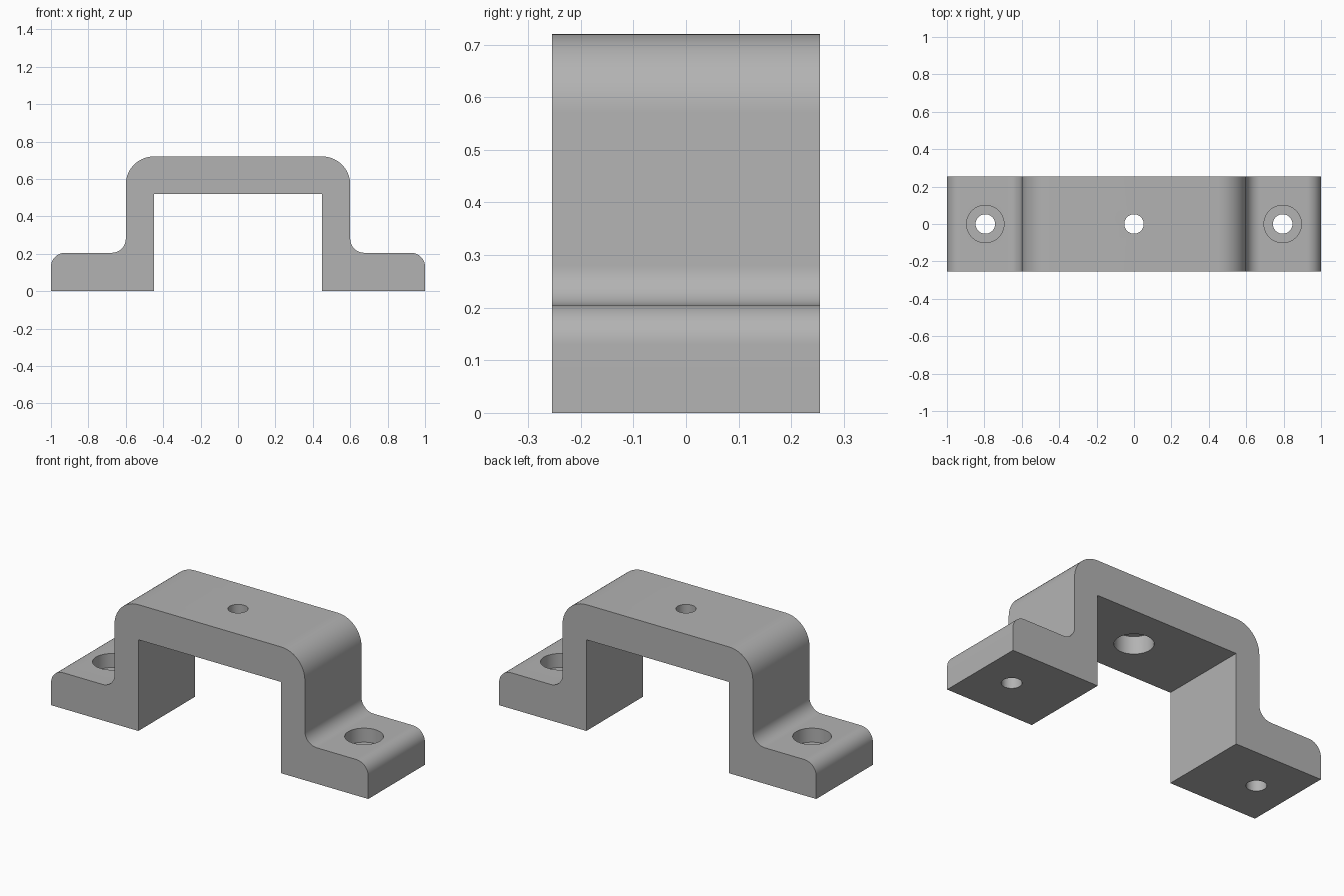
import bpy, bmesh
from math import sin, cos, pi, radians
from mathutils import Vector

cube = bpy.data.objects.get("Cube")
if cube:
    bpy.data.objects.remove(cube, do_unlink=True)

HALF_DEPTH = 0.255
FOOT_TOP, TOP, UNDERSIDE = 0.205, 0.72, 0.52
BORE_R, RECESS_R = 0.052, 0.10

metal = bpy.data.materials.new("grey_metal")
metal.use_nodes = True
grey = (0.45, 0.45, 0.45, 1)
metal.diffuse_color = grey
metal.node_tree.nodes["Principled BSDF"].inputs["Base Color"].default_value = grey


def arc(cx, cz, r, start, end, steps=14):
    """Points of a rounded corner, angles in degrees."""
    angles = [radians(start + (end - start) * i / steps) for i in range(steps + 1)]
    return [(cx + r * cos(a), cz + r * sin(a)) for a in angles]


def cutter(name, x, z_low, z_high, r):
    """Hidden cylinder used to drill a hole."""
    bpy.ops.mesh.primitive_cylinder_add(vertices=64, radius=r, depth=z_high - z_low,
                                        location=(x, 0, (z_low + z_high) / 2))
    obj = bpy.context.object
    obj.name = name
    obj.hide_render = True
    return obj


# Right half of the bracket outline, from the inner corner round to the top
half = [(0.45, UNDERSIDE), (0.45, 0), (1, 0)]
half += arc(0.925, FOOT_TOP - 0.075, 0.075, 0, 90)
half += arc(0.675, FOOT_TOP + 0.075, 0.075, 270, 180)
half += arc(0.45, TOP - 0.15, 0.15, 0, 90)
outline = half + [(-x, z) for x, z in reversed(half)]

# Bracket body: extrude the outline front to back
bm = bmesh.new()
face = bm.faces.new([bm.verts.new((x, -HALF_DEPTH, z)) for x, z in outline])
result = bmesh.ops.extrude_face_region(bm, geom=[face])
moved = [v for v in result["geom"] if isinstance(v, bmesh.types.BMVert)]
bmesh.ops.translate(bm, verts=moved, vec=Vector((0, 2 * HALF_DEPTH, 0)))
bmesh.ops.recalc_face_normals(bm, faces=bm.faces)
mesh = bpy.data.meshes.new("bracket")
bm.to_mesh(mesh)
bm.free()
bracket = bpy.data.objects.new("bracket", mesh)
bpy.context.collection.objects.link(bracket)
mesh.materials.append(metal)

# Foot holes recessed from above, centre hole recessed from below
cutters = []
for side, x in (("left", 0.795), ("right", -0.795)):
    cutters.append(cutter(side + "_foot_bore", x, -0.1, 0.4, BORE_R))
    cutters.append(cutter(side + "_foot_recess", x, FOOT_TOP - 0.08, 0.4, RECESS_R))
cutters.append(cutter("centre_bore", 0, 0.4, 0.9, BORE_R))
cutters.append(cutter("centre_recess", 0, 0.4, UNDERSIDE + 0.1, RECESS_R))

bpy.ops.object.select_all(action="DESELECT")
bracket.select_set(True)
bpy.context.view_layer.objects.active = bracket
for tool in cutters:
    mod = bracket.modifiers.new(tool.name, "BOOLEAN")
    mod.operation = "DIFFERENCE"
    mod.solver = "EXACT"
    mod.object = tool
    bpy.ops.object.modifier_apply(modifier=mod.name)
for tool in cutters:
    bpy.data.objects.remove(tool, do_unlink=True)

# Smooth rounded corners and bores, sharp edges elsewhere
bpy.ops.object.shade_smooth_by_angle(angle=radians(30))
